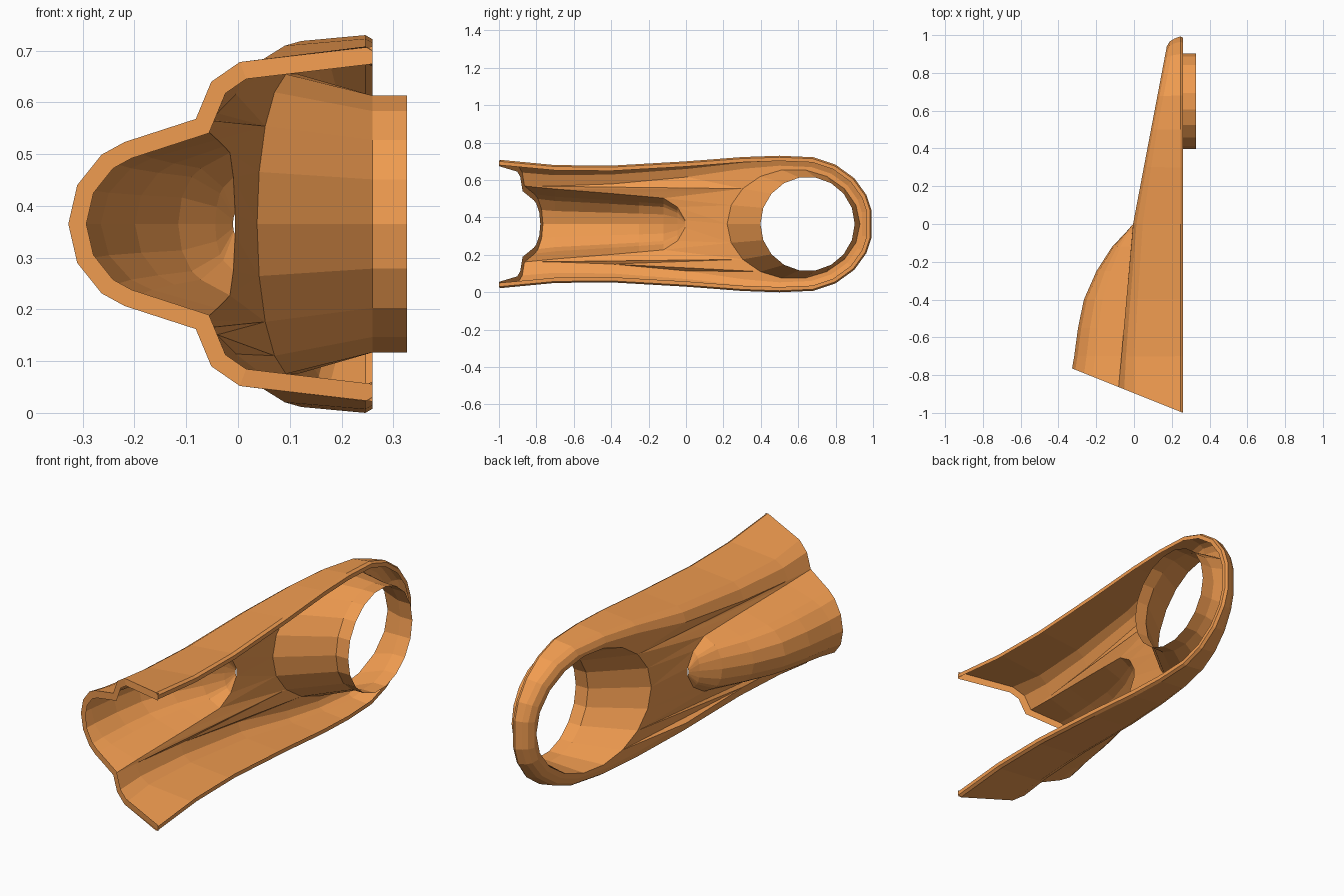
import bpy, bmesh, math
from mathutils import Vector
from mathutils.geometry import tessellate_polygon

if "Cube" in bpy.data.objects:
    bpy.data.objects.remove(bpy.data.objects["Cube"])

CZ = 0.365                      # height of the symmetry plane
mat = bpy.data.materials.new("orange")
mat.diffuse_color = (0.87, 0.33, 0.08, 1)
mat.use_nodes = True
mat.node_tree.nodes["Principled BSDF"].inputs["Base Color"].default_value = mat.diffuse_color


def plate_x(y):                 # sloping face of the cover
    return -0.005 + (0.19 if y > 0 else 0.088) * y


def cut_y(x):                   # slanted open end
    return -1 + (0.26 - x) * 0.4


def finish(bm, name):
    bmesh.ops.remove_doubles(bm, verts=bm.verts, dist=0.0005)
    bmesh.ops.recalc_face_normals(bm, faces=bm.faces)
    me = bpy.data.meshes.new(name)
    bm.to_mesh(me)
    bm.free()
    me.materials.append(mat)
    ob = bpy.data.objects.new(name, me)
    bpy.context.collection.objects.link(ob)
    return ob


def loft(bm, rows, closed=False):
    vs = [[bm.verts.new(p) for p in r] for r in rows]
    for a, b in zip(vs, vs[1:]):
        n = len(a)
        for i in range(n if closed else n - 1):
            j = (i + 1) % n
            bm.faces.new((a[i], a[j], b[j], b[i]))


# Outline stations: y, half width, shoulder size
half = [(-1, .343, 1), (-.7, .315, .8), (-.4, .312, .7), (0, .335, .6),
        (.3, .358, .45), (.5, .365, .38), (.68, .357, .38), (.8, .317, .38),
        (.9, .245, .38), (.965, .155, .38), (.993, .07, .38)]
line = half + [(y, -w, s) for y, w, s in reversed(half)]
last = len(line) - 1


def ring(off, scaled, height, absolute):
    out = []
    for i, (y, w, s) in enumerate(line):
        a, b = line[max(i - 1, 0)], line[min(i + 1, last)]
        n = Vector((a[1] - b[1], b[0] - a[0])).normalized()
        if i in (0, last):
            n = Vector((0, 1 if i == 0 else -1))
        d = off * s if scaled else off
        py, pw = y - n.x * d, w - n.y * d
        if i in (0, last):
            py = -0.87
        x = height if absolute else plate_x(py) + height * s
        if i in (0, last):
            py = cut_y(x)
        out.append(Vector((x, py, CZ + pw)))
    return out


rings = [ring(.028, False, .26, True), ring(.008, False, .26, True),
         ring(0, False, .246, True), ring(.03, True, .085, False),
         ring(.068, True, .03, False), ring(.14, True, 0, False)]
edge = rings[-1]

# Side walls with rounded shoulder and rim
bm = bmesh.new()
loft(bm, rings)

# Raised bulge: y, half width of base, height
bulge = [(-.863, .203, .247), (-.7, .187, .25), (-.55, .175, .243), (-.4, .163, .225),
         (-.25, .15, .172), (-.12, .138, .1), (-.045, .09, .035), (-.005, .02, .004)]
arc = [(1, 0), (.78, .56), (.66, .74), (.37, .93), (0, 1)]
arc += [(-w, h) for w, h in arc[-2::-1]]
rows = []
for k, (y, b, h) in enumerate(bulge):
    row = []
    for w, t in arc:
        x = plate_x(y) - h * t
        row.append(Vector((x, cut_y(x) if k == 0 else y, CZ + b * w)))
    rows.append(row)
rows[0][0], rows[0][-1] = edge[0].copy(), edge[-1].copy()
loft(bm, rows)

# Flat plate around the bulge and the hole
N = 18
hole = []
for i in range(N):
    a = 2 * math.pi * i / N
    y = .575 + .355 * math.cos(a)
    hole.append(Vector((plate_x(y), y, CZ + .294 * math.sin(a))))
outer = edge + [r[-1] for r in rows[1:]] + [r[0] for r in rows[:0:-1]]
flat = [[Vector((p.y, p.z, 0)) for p in loop] for loop in (outer, hole)]
verts = [bm.verts.new(p) for p in outer + hole]
for tri in tessellate_polygon(flat):
    bm.faces.new([verts[i] for i in tri])

# Funnel from the plate to the round collar
collar = [[(x, .65 + .252 * math.cos(2 * math.pi * i / N),
            CZ + .252 * math.sin(2 * math.pi * i / N)) for i in range(N)]
          for x in (.26, .327)]
loft(bm, [hole] + collar, closed=True)
finish(bm, "cover_shell")

# Inward lip around the open end
front = [r[0] for r in rings[2:]] + rows[0][1:-1] + [r[-1] for r in rings[:1:-1]]
front[0].x = front[-1].x = .26
inner = []
for i, p in enumerate(front):
    n1 = n2 = None
    segs = []
    for a, b in ((i - 1, i), (i, i + 1)):
        if a >= 0 and b < len(front):
            d = front[b] - front[a]
            segs.append(Vector((-d.z, d.x)).normalized())
    n = sum(segs, Vector((0, 0))).normalized()
    if n.dot(Vector((.1 - p.x, CZ - p.z))) < 0:
        n = -n
    d = .034 / max(n.dot(segs[0]) if n.dot(segs[0]) > 0 else -n.dot(segs[0]), .6)
    x = p.x + n.x * d if 0 < i < len(front) - 1 else p.x
    inner.append(Vector((x, cut_y(x), p.z + n.y * d)))
bm = bmesh.new()
loft(bm, [front, inner])
finish(bm, "front_lip")
